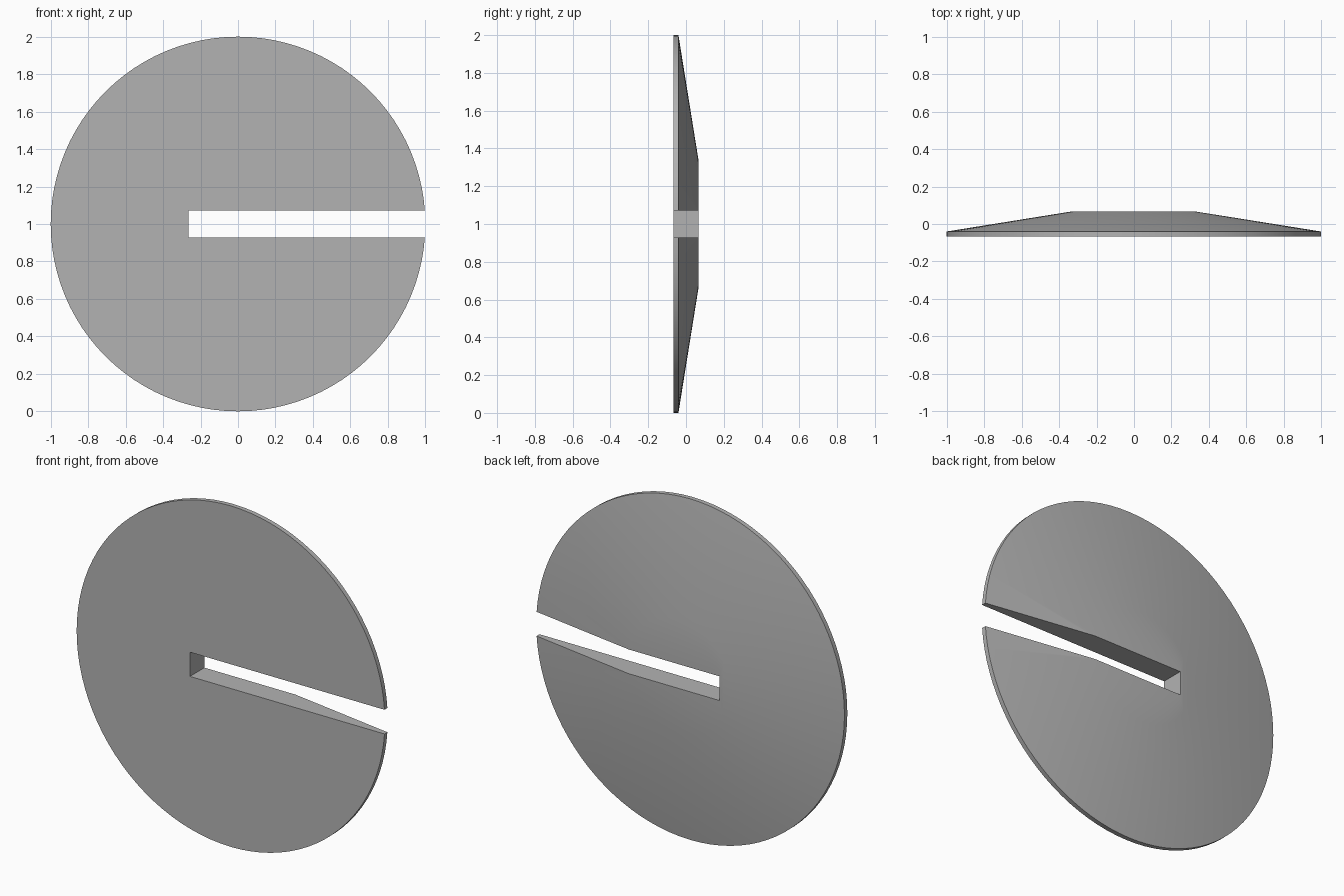
import bpy
import bmesh
import math
from mathutils import Matrix, Vector

cube = bpy.data.objects.get("Cube")
if cube:
    bpy.data.objects.remove(cube, do_unlink=True)

SEGMENTS = 96
FRONT, RIM, BACK = -0.067, -0.04, 0.067
HUB_RADIUS = 0.333
SLOT_START, SLOT_HALF = -0.265, 0.071

grey = bpy.data.materials.new("plain grey")
grey.use_nodes = True
colour = (0.45, 0.45, 0.45, 1)
grey.diffuse_color = colour
grey.node_tree.nodes["Principled BSDF"].inputs["Base Color"].default_value = colour


def add_object(name, bm):
    bmesh.ops.recalc_face_normals(bm, faces=bm.faces)
    mesh = bpy.data.meshes.new(name)
    bm.to_mesh(mesh)
    bm.free()
    obj = bpy.data.objects.new(name, mesh)
    mesh.materials.append(grey)
    bpy.context.collection.objects.link(obj)
    return obj


# Disc: flat front, thin rim, tapered back with a flat hub
bm = bmesh.new()
rings = []
for radius, y in [(1, FRONT), (1, RIM), (HUB_RADIUS, BACK)]:
    angles = [math.tau * i / SEGMENTS for i in range(SEGMENTS)]
    rings.append([bm.verts.new((radius * math.cos(a), y, 1 + radius * math.sin(a)))
                  for a in angles])
for low, high in zip(rings, rings[1:]):
    for i in range(SEGMENTS):
        j = (i + 1) % SEGMENTS
        bm.faces.new((low[i], low[j], high[j], high[i]))
bm.faces.new(rings[0])
bm.faces.new(rings[-1])
disc = add_object("slotted_disc", bm)

# Slot cutter: open through the left edge
bm = bmesh.new()
end = 1.2
place = Matrix.LocRotScale(Vector(((SLOT_START + end) / 2, 0, 1)), None,
                           Vector((end - SLOT_START, 1, 2 * SLOT_HALF)))
bmesh.ops.create_cube(bm, size=1, matrix=place)
cutter = add_object("slot_cutter", bm)
cutter.hide_render = True

slot = disc.modifiers.new("slot", 'BOOLEAN')
slot.operation = 'DIFFERENCE'
slot.solver = 'EXACT'
slot.object = cutter

# Apply the cut, then shade with sharp edges kept
bpy.ops.object.select_all(action='DESELECT')
disc.select_set(True)
bpy.context.view_layer.objects.active = disc
bpy.ops.object.modifier_apply(modifier=slot.name)
bpy.data.objects.remove(cutter, do_unlink=True)
bpy.ops.object.shade_smooth_by_angle(angle=math.radians(30))
